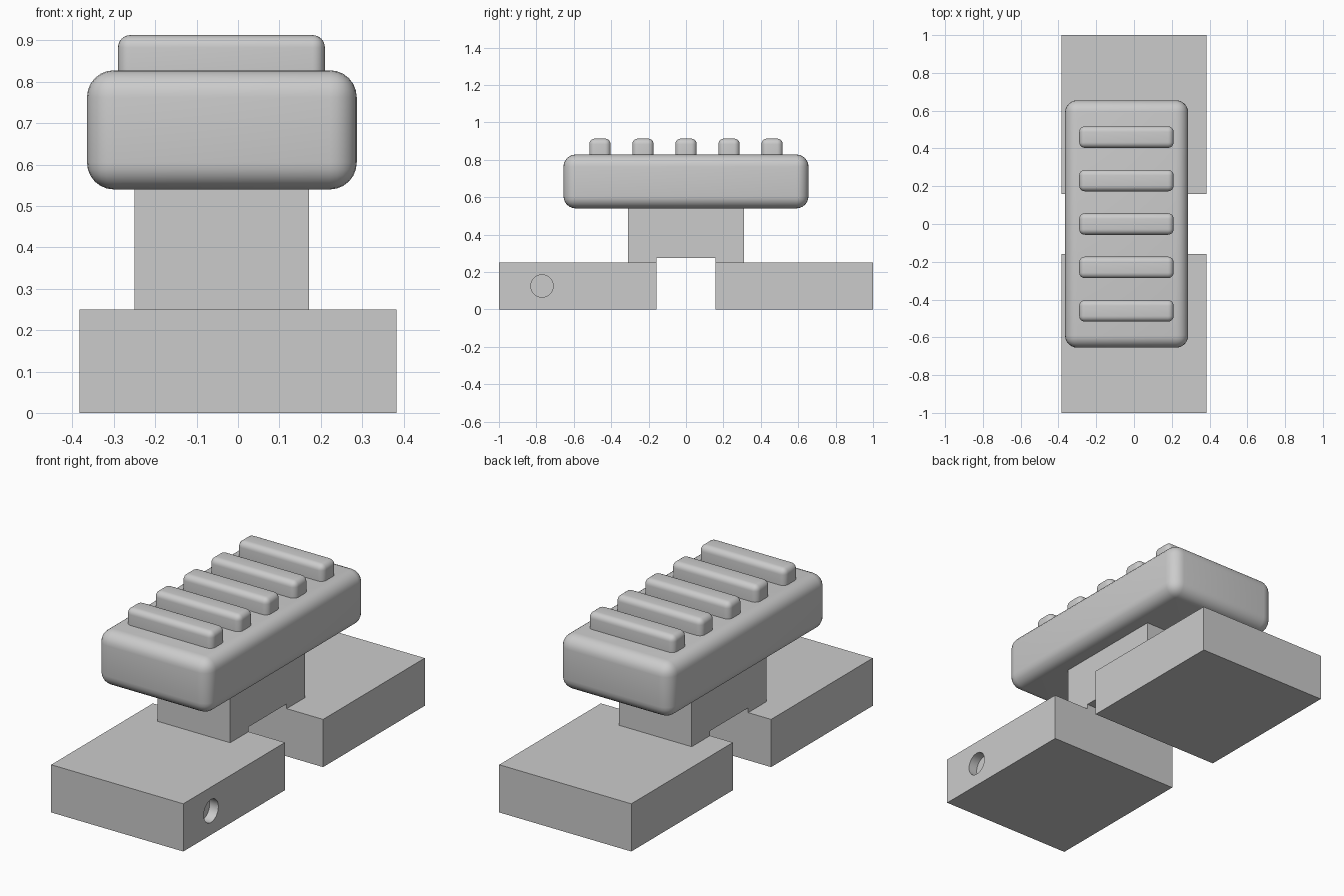
import bpy
from math import radians

default = bpy.data.objects.get("Cube")
if default:
    bpy.data.objects.remove(default, do_unlink=True)

grey = bpy.data.materials.new("plain_grey")
grey.use_nodes = True
colour = (0.6, 0.6, 0.6, 1)
grey.diffuse_color = colour
grey.node_tree.nodes["Principled BSDF"].inputs["Base Color"].default_value = colour


def box(name, low, high, bevel=0):
    """Box between two corners, with optional rounded edges."""
    size = [b - a for a, b in zip(low, high)]
    middle = [(a + b) / 2 for a, b in zip(low, high)]
    bpy.ops.mesh.primitive_cube_add(size=1, location=middle)
    ob = bpy.context.object
    ob.name = name
    ob.scale = size
    bpy.ops.object.transform_apply(location=False, rotation=False, scale=True)
    ob.data.materials.append(grey)
    if bevel:
        mod = ob.modifiers.new("Rounded edges", "BEVEL")
        mod.width = bevel
        mod.segments = 6
        bpy.ops.object.modifier_apply(modifier=mod.name)
        bpy.ops.object.shade_smooth_by_angle(angle=radians(35))
    return ob


def cut(ob, cutter):
    """Subtract the cutter from the part and discard it."""
    cutter.hide_render = True
    bpy.context.view_layer.objects.active = ob
    mod = ob.modifiers.new("Cut", "BOOLEAN")
    mod.operation = "DIFFERENCE"
    mod.solver = "EXACT"
    mod.object = cutter
    bpy.ops.object.modifier_apply(modifier=mod.name)
    bpy.data.objects.remove(cutter, do_unlink=True)


# Two base blocks with a gap between them
HALF, GAP, BASE = 0.383, 0.158, 0.25
front_base = box("front_base", (-HALF, -1, 0), (HALF, -GAP, BASE))
box("back_base", (-HALF, GAP, 0), (HALF, 1, BASE))

# Shallow round socket in the side of the front block
bpy.ops.mesh.primitive_cylinder_add(vertices=48, radius=0.06, depth=0.1,
                                    location=(HALF, -0.77, 0.125),
                                    rotation=(0, radians(90), 0))
socket = bpy.context.object
socket.data.materials.append(grey)
cut(front_base, socket)
bpy.context.view_layer.objects.active = front_base
front_base.select_set(True)
bpy.ops.object.shade_smooth_by_angle(angle=radians(35))

# Stem bridging the gap, with a shallow channel underneath
stem = box("stem", (-0.25, -0.31, BASE), (0.172, 0.31, 0.56))
cut(stem, box("channel_cutter", (-0.5, -GAP, 0.1), (0.5, GAP, 0.275)))

# Rounded pad with raised cross ribs
box("pad", (-0.365, -0.655, 0.54), (0.287, 0.655, 0.828), 0.065)
for i in range(5):
    y = (i - 2) * 0.23
    box(f"rib_{i + 1}", (-0.29, y - 0.057, 0.76), (0.21, y + 0.057, 0.913), 0.03)
